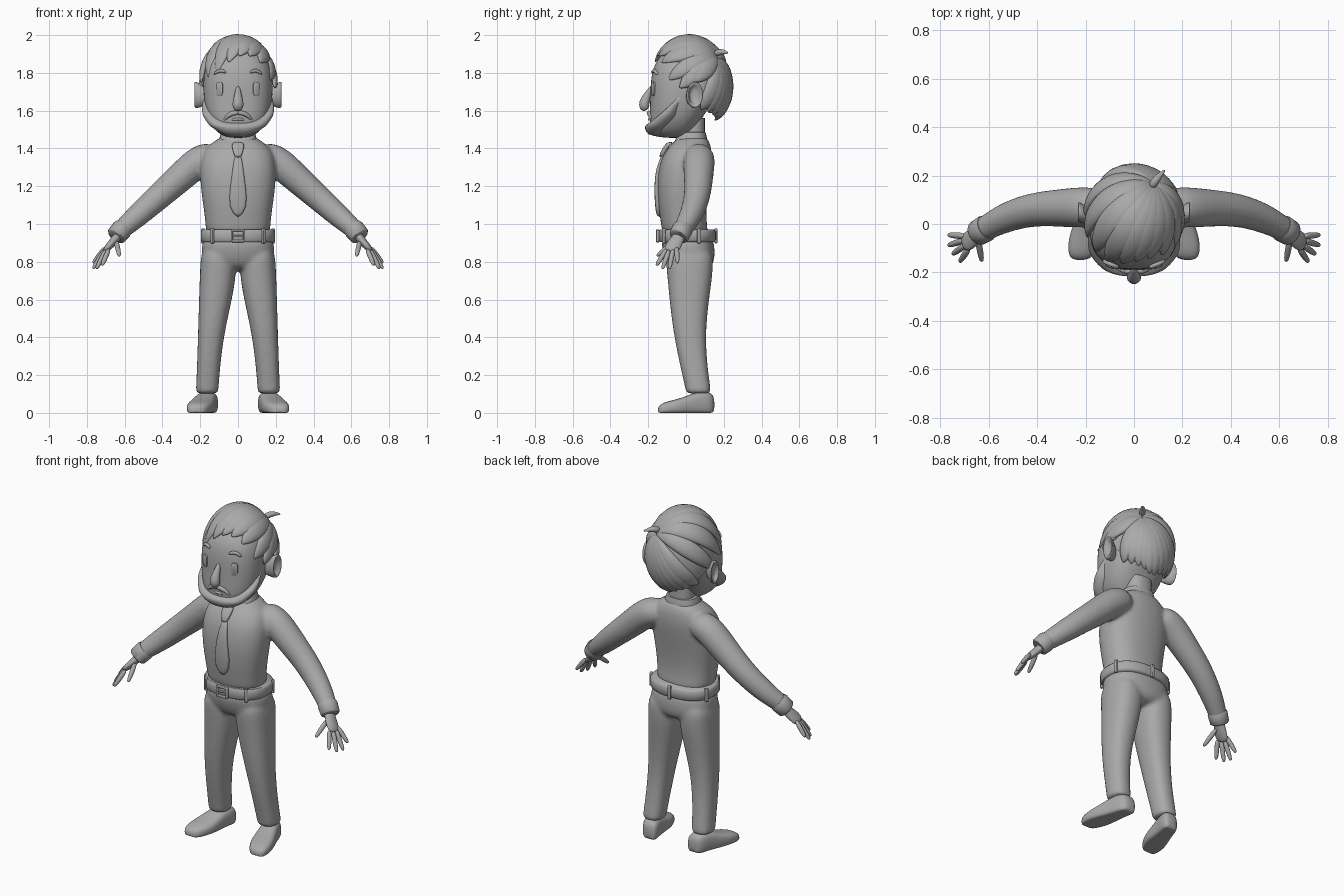
import bpy, bmesh
from math import sin, cos, pi, radians, sqrt
from mathutils import Vector as V

old = bpy.data.objects.get("Cube")
if old:
    bpy.data.objects.remove(old)

grey = bpy.data.materials.new("plain grey")
grey.use_nodes = True
grey.diffuse_color = (0.4, 0.4, 0.4, 1)
grey.node_tree.nodes["Principled BSDF"].inputs["Base Color"].default_value = grey.diffuse_color
X, Y, Z = V((1, 0, 0)), V((0, 1, 0)), V((0, 0, 1))
SIDES = ((1, "left"), (-1, "right"))


def spow(v, p):
    """Signed power for superellipse outlines."""
    return (1 if v >= 0 else -1) * abs(v) ** (2 / p)


def ring(c, a, b, n=12, p=2):
    return [V(c) + a * spow(cos(2 * pi * i / n), p) + b * spow(sin(2 * pi * i / n), p) for i in range(n)]


def stack(rows, n=16, p=2.4, s=1):
    """Horizontal rings from rows of height, x range, y range."""
    return [ring((s * (x0 + x1) / 2, (y0 + y1) / 2, z), X * (x1 - x0) / 2, Y * (y1 - y0) / 2, n, p)
            for z, x0, x1, y0, y1 in rows]


def even(rows):
    """Symmetric stack rows from height, half width, y range."""
    return [(z, -w, w, y0, y1) for z, w, y0, y1 in rows]


def tube(path, s=1, ref=Y, n=10, p=2):
    """Rings along a path of x, y, z, half width, half thickness."""
    pts = [V((s * q[0], q[1], q[2])) for q in path]
    ref = V((s * ref.x, ref.y, ref.z))
    rings = []
    for i, q in enumerate(path):
        t = (pts[min(i + 1, len(pts) - 1)] - pts[max(i - 1, 0)]).normalized()
        side = t.cross(ref).normalized()
        rings.append(ring(pts[i], side * q[3], side.cross(t) * q[-1], n, p))
    return rings


def finish(name, bm, subdiv=0, melt=0, bevel=0):
    bmesh.ops.recalc_face_normals(bm, faces=bm.faces)
    for f in bm.faces:
        f.smooth = True
    if not subdiv:
        for e in bm.edges:
            e.smooth = len(e.link_faces) < 2 or e.calc_face_angle(0) < 0.9
    mesh = bpy.data.meshes.new(name)
    bm.to_mesh(mesh)
    bm.free()
    mesh.materials.append(grey)
    ob = bpy.data.objects.new(name, mesh)
    bpy.context.collection.objects.link(ob)
    if subdiv:
        ob.modifiers.new("round", "SUBSURF").levels = subdiv
        ob.modifiers["round"].render_levels = subdiv
    if melt:
        m = ob.modifiers.new("merge", "REMESH")
        m.mode, m.voxel_size, m.use_smooth_shade = "VOXEL", melt, True
        m = ob.modifiers.new("blend", "SMOOTH")
        m.factor, m.iterations = 0.5, 6
    if bevel:
        m = ob.modifiers.new("soft edge", "BEVEL")
        m.width, m.segments = bevel, 2
    return ob


def loft(name, *lofts, **kw):
    bm = bmesh.new()
    for rings in lofts:
        vs = [[bm.verts.new(p) for p in r] for r in rings]
        n = len(vs[0])
        for a, b in zip(vs, vs[1:]):
            for i in range(n):
                bm.faces.new((a[i], a[(i + 1) % n], b[(i + 1) % n], b[i]))
        bm.faces.new(vs[0])
        bm.faces.new(vs[-1])
    return finish(name, bm, **kw)


def box(name, c, size, turn=0):
    bm = bmesh.new()
    bmesh.ops.create_cube(bm, size=1)
    bmesh.ops.scale(bm, vec=size, verts=bm.verts)
    ob = finish(name, bm, bevel=0.004)
    ob.location, ob.rotation_euler.z = c, turn
    return ob


# Shirt: torso and sleeves merged into one skin
torso = stack(even([(.92, .175, -.125, .13), (1, .174, -.134, .11), (1.1, .188, -.15, .11),
                    (1.22, .205, -.157, .125), (1.33, .205, -.142, .142), (1.4, .18, -.102, .137),
                    (1.44, .125, -.06, .125), (1.47, .08, -.03, .1)]))
arm = [(.1, .07, 1.37, .075), (.2, .07, 1.345, .092), (.3, .066, 1.25, .083), (.42, .062, 1.145, .074),
       (.53, .028, 1.045, .066), (.6, -.01, .985, .056), (.645, -.035, .94, .05)]
loft("shirt", torso, tube(arm), tube(arm, -1), subdiv=2, melt=.011)

# Trousers
hips = stack(even([(.95, .185, -.13, .14), (.88, .197, -.134, .155), (.8, .195, -.11, .155), (.75, .15, -.07, .12)]))
leg = [(.9, .02, .195, -.12, .145), (.76, .002, .203, -.104, .148), (.6, .03, .208, -.09, .123),
       (.42, .072, .213, -.068, .104), (.25, .093, .218, -.033, .114), (.12, .103, .224, -.002, .133),
       (.1, .103, .224, -.002, .133)]
loft("trousers", hips, stack(leg), stack(leg, s=-1), subdiv=2, melt=.011)

# Belt, buckle and loops
loft("belt", stack(even([(.905, .188, -.138, .15), (.915, .196, -.144, .158),
                         (.96, .196, -.144, .158), (.97, .188, -.138, .15)]), n=48))
for s, side in SIDES:
    box(side + "_buckle_bar", (s * .032, -.15, .937), (.012, .018, .066))
    box(("top" if s > 0 else "bottom") + "_buckle_bar", (0, -.15, .937 + s * .028), (.07, .018, .012))
box("buckle_pin", (0, -.15, .937), (.06, .012, .008))
for i, a in enumerate((-40, 40, 110, 180, 250)):
    t = radians(a)
    box("belt_loop_%d" % i, (.196 * spow(sin(t), 2.4), .007 - .151 * spow(cos(t), 2.4), .937), (.02, .016, .078), t)

# Tie with its knot
def ribbon(rows):
    return stack(even([(z, w, y, y + .03) for z, w, y in rows]), n=12, p=4)

loft("tie", ribbon([(1.035, .004, -.155), (1.085, .053, -.164), (1.2, .042, -.17), (1.3, .027, -.16),
                    (1.375, .018, -.125)]), subdiv=1)
loft("tie_knot", ribbon([(1.35, .016, -.145), (1.385, .028, -.135), (1.42, .035, -.112), (1.435, .025, -.095)]), subdiv=1)

# Neck and collar
loft("neck", stack(even([(1.4, .075, -.03, .1), (1.56, .075, -.04, .1)]), n=24))
loft("collar", stack(even([(1.41, .105, -.07, .115), (1.45, .1, -.055, .112), (1.485, .088, -.04, .104),
                           (1.488, .078, -.03, .095)]), n=24))

# Head, described by height, half width and depth
HEAD = [(1.455, .05, -.13, .0), (1.475, .1, -.175, .02), (1.52, .14, -.193, .06), (1.58, .168, -.194, .1),
        (1.65, .182, -.19, .14), (1.75, .187, -.19, .17), (1.85, .175, -.172, .17), (1.92, .12, -.11, .13),
        (1.95, .05, -.04, .06)]
loft("head", stack(even(HEAD), n=24, p=2.5), subdiv=2)


def face(a, z, out=0):
    """Point on the head at an angle from the front, pushed outward."""
    for lo, hi in zip(HEAD, HEAD[1:]):
        if z <= hi[0]:
            break
    w, y0, y1 = (V(lo[1:]).lerp(V(hi[1:]), (z - lo[0]) / (hi[0] - lo[0])))
    return V(((w + out) * spow(sin(a), 2.5), (y0 + y1) / 2 - ((y1 - y0) / 2 + out) * spow(cos(a), 2.5), z))


# Beard: padded strip around the jaw up to the sideburns
bm = bmesh.new()
cols, rows = 40, 10
grid = []
for i in range(cols + 1):
    u = 2 * i / cols - 1
    top, low = 1.535 + .14 * abs(u) ** 2.5, 1.46 + .1 * abs(u) ** 3
    grid.append([bm.verts.new(face(u * radians(88), low + (top - low) * j / rows,
                 .034 * max(0, sin(pi * j / rows)) ** .5 * (1 - u ** 8) ** .5 - .004)) for j in range(rows + 1)])
for a, b in zip(grid, grid[1:]):
    for j in range(rows):
        bm.faces.new((a[j], b[j], b[j + 1], a[j + 1]))
finish("beard", bm)

# Nose, lip, moustache, eyes, brows and ears
loft("nose", tube([(0, -.18, 1.73, .01), (0, -.2, 1.69, .019), (0, -.222, 1.645, .031), (0, -.222, 1.62, .031),
                   (0, -.205, 1.605, .02)]), subdiv=2)
loft("lower_lip", tube([(-.04, -.182, 1.55, .005), (0, -.2, 1.557, .01), (.04, -.182, 1.55, .005)]), subdiv=2)
for s, side in SIDES:
    loft(side + "_moustache", tube([(-.006, -.198, 1.59, .012), (.03, -.195, 1.588, .014),
                                    (.06, -.185, 1.568, .012), (.078, -.176, 1.545, .003)], s), subdiv=2)
    p, n = face(s * radians(27), 1.715), V((s * .4, -1, 0)).normalized()
    across = n.cross(Z)
    loft(side + "_eye", [ring(p + n * d, across * w, Z * (w + .018), 24, 3.5)
                         for d, w in ((-.015, .019), (.003, .019), (.006, .015))])
    brow = [face(s * radians(a), z, .003) for a, z in ((15, 1.8), (22, 1.813), (31, 1.81), (40, 1.79))]
    loft(side + "_eyebrow", tube([(*q, h, .01) for q, h in zip(brow, (.006, .011, .011, .003))]), subdiv=2)
    loft(side + "_ear", [ring((s * x, .03 + (x - .18) * .4, 1.675 + (x - .18) * .2), Y * .042 * k, Z * .07 * k, 16)
                         for x, k in ((.16, .6), (.195, .85), (.222, 1.05), (.234, .95), (.226, .75), (.208, .5))], subdiv=2)

# Hair: scalp cap and locks that fan out from a whorl at the back
C, E = V((0, .03, 1.73)), V((.185, .2, .252))
WHORL = V((.44, .68, .58)).normalized()
bm = bmesh.new()
bmesh.ops.create_uvsphere(bm, u_segments=32, v_segments=20, radius=.99)
for v in bm.verts:
    v.co = C + v.co * E
bmesh.ops.bisect_plane(bm, geom=bm.verts[:] + bm.edges[:] + bm.faces[:], plane_co=(0, 0, 1.73),
                       plane_no=(0, .62, .78), clear_inner=True)
finish("hair_cap", bm)


def lock(az, z, w, flare, steps=12):
    nz, a = (z - C.z) / E.z, radians(az)
    flat = sqrt(1 - nz * nz)
    tip = V((sin(a) * flat, -cos(a) * flat, nz))
    dirs = [WHORL.slerp(tip, i / steps) for i in range(steps + 1)]
    pts = [C + d * E * (1 + flare * (i / steps) ** 3) for i, d in enumerate(dirs)]
    rings = []
    for i, d in enumerate(dirs):
        t = i / steps
        n = V((d.x / E.x, d.y / E.y, d.z / E.z)).normalized()
        run = (pts[min(i + 1, steps)] - pts[max(i - 1, 0)]).normalized()
        k = max(0, sin(pi * t ** 1.15)) ** .65
        rings.append(ring(pts[i], run.cross(n).normalized() * (w * k + .003), n * (.023 * k + .003), 8))
    return rings


FRINGE = [(-68, 1.74), (-50, 1.77), (-33, 1.79), (-16, 1.84), (2, 1.87), (20, 1.87), (38, 1.84)]
SIDE_HAIR = [(56, 1.76), (73, 1.72), (-86, 1.69), (92, 1.75)]
BACK = [(108 + 16 * i, 1.53 + .03 * abs(i - 4.5) / 2) for i in range(10)]
for label, group, w, flare in (("fringe", FRINGE, .058, .13), ("side", SIDE_HAIR, .052, .1), ("back", BACK, .05, -.05)):
    for i, (az, z) in enumerate(group):
        loft("%s_lock_%d" % (label, i), lock(az, z, w, flare), subdiv=1)
loft("whorl_tuft", tube([(.07, .15, 1.9, .02), (.095, .19, 1.915, .018), (.13, .225, 1.905, .003)], ref=Z), subdiv=2)

# Hands and shoes
PALM_UP = V((.75, 0, .6))
FINGERS = {"index": ((.682, -.1, .87), (.72, -.157, .78)), "middle": ((.698, -.088, .865), (.75, -.125, .762)),
           "ring": ((.703, -.068, .868), (.768, -.088, .762)), "little": ((.7, -.05, .878), (.768, -.045, .793)),
           "thumb": ((.645, -.06, .91), (.628, -.155, .83))}
for s, side in SIDES:
    palm = tube([(.615, -.02, .965, .032, .028), (.65, -.045, .918, .036, .024), (.68, -.068, .885, .046, .021),
                 (.708, -.083, .852, .036, .015)], s, PALM_UP)
    digits = []
    for a, b in FINGERS.values():
        a, b = V(a), V(b)
        digits.append(tube([(*a.lerp(b, t), r) for t, r in ((0, .014), (.5, .015), (.88, .012), (1, .006))], s, PALM_UP, 8))
    loft(side + "_hand", palm, *digits, subdiv=2)
    loft(side + "_cuff", tube([(.607, -.014, .98, .052), (.615, -.019, .972, .056), (.645, -.037, .937, .053),
                               (.649, -.04, .932, .046)], s, n=24))
    shoe = [(-.15, .03, .03), (-.125, .058, .055), (-.06, .072, .07), (0, .066, .088), (.06, .057, .115),
            (.12, .054, .115), (.152, .036, .09)]
    loft(side + "_shoe", [[V((q.x, q.y, max(0, q.z))) for q in
                           ring((s * (.185 - .25 * y), y, h / 2 - .006), X * w, Z * (h / 2 + .006), 16, 2.8)]
                          for y, w, h in shoe], subdiv=2)
